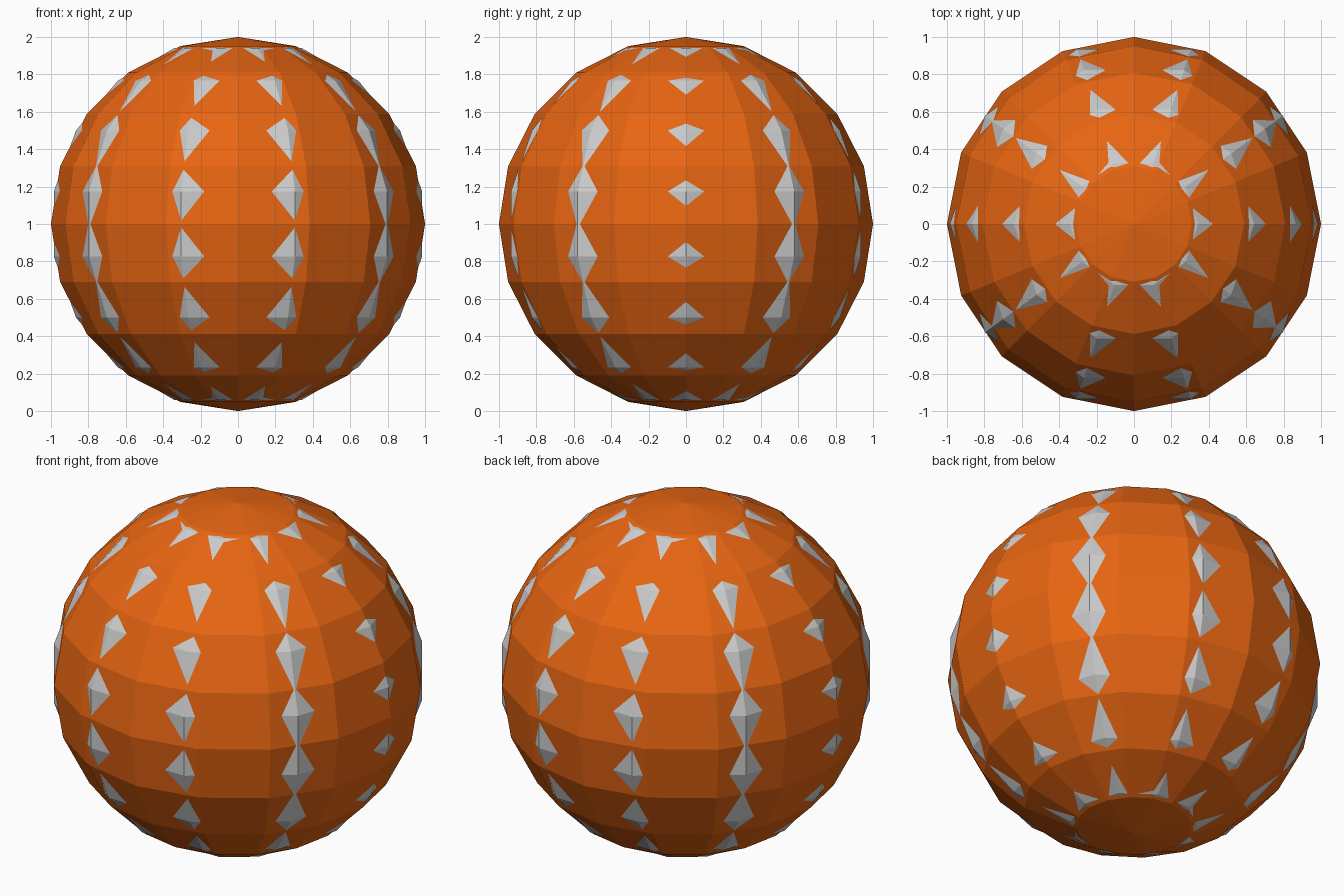
import bpy
import math

if "Cube" in bpy.data.objects:
    bpy.data.objects.remove(bpy.data.objects["Cube"])


def ball(name, segments, rings, turn=0.0):
    """Flat-shaded unit sphere standing on the floor."""
    bpy.ops.mesh.primitive_uv_sphere_add(segments=segments, ring_count=rings,
                                         radius=1.0, location=(0, 0, 1),
                                         rotation=(0, 0, turn))
    obj = bpy.context.object
    obj.name = name
    bpy.ops.object.shade_flat()
    return obj


# Orange outer ball
orange = bpy.data.materials.new("orange")
orange.diffuse_color = (0.8, 0.13, 0.006, 1.0)
orange.use_nodes = True
orange.node_tree.nodes["Principled BSDF"].inputs["Base Color"].default_value = orange.diffuse_color
outer = ball("orange_ball", 16, 10)
outer.data.materials.append(orange)

# Coarser grey ball at the same place; its corners poke through as studs
ball("grey_inner_ball", 10, 9, math.radians(90))
